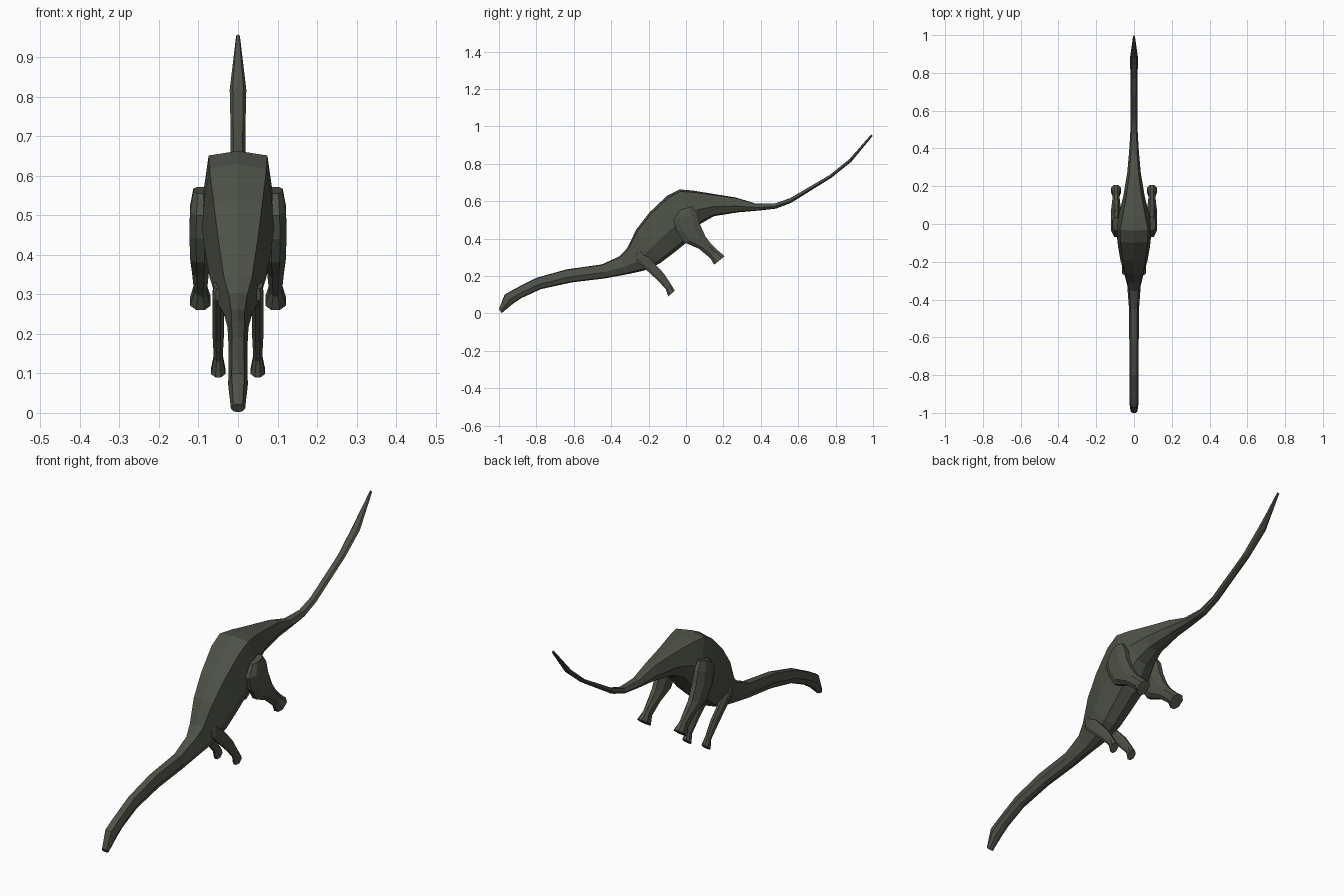
import bpy, bmesh

hide = bpy.data.materials.new("dark olive hide")
hide.diffuse_color = (0.075, 0.083, 0.062, 1)


def loft(name, rings, mirror=False):
    """Skin a chain of equal-sized point rings and cap both ends."""
    bm = bmesh.new()
    loops = [[bm.verts.new(p) for p in ring] for ring in rings]
    n = len(loops[0])
    for a, b in zip(loops, loops[1:]):
        for i in range(n):
            j = (i + 1) % n
            bm.faces.new((a[i], a[j], b[j], b[i]))
    bm.faces.new(loops[0])
    bm.faces.new(loops[-1])
    bmesh.ops.recalc_face_normals(bm, faces=bm.faces)
    mesh = bpy.data.meshes.new(name)
    bm.to_mesh(mesh)
    bm.free()
    mesh.materials.append(hide)
    obj = bpy.data.objects.new(name, mesh)
    bpy.context.collection.objects.link(obj)
    if mirror:
        obj.modifiers.new("other side", 'MIRROR')


def body_ring(yt, zt, yb, zb, w):
    """Eight-sided section; the back is broadest over the hips."""
    def at(t):
        return yt + (yb - yt) * t, zt + (zb - zt) * t
    back = w * (.64 + .17 * max(0, 1 - abs(yt + .03) / .35))
    side = [(back, .05), (w, .58), (w * .6, .93)]
    return ([(0, *at(0))] + [(x, *at(t)) for x, t in side] + [(0, *at(1))]
            + [(-x, *at(t)) for x, t in reversed(side)])


def leg_ring(ya, za, yb, zb, w, x):
    """Chamfered box section between the front and rear edge of a leg."""
    corners = [(-1, .25), (-1, .75), (-.4, 1), (.4, 1),
               (1, .75), (1, .25), (.4, 0), (-.4, 0)]
    return [(x + w * u, ya + (yb - ya) * v, za + (zb - za) * v) for u, v in corners]


# Head, neck, trunk and tail: top y z, bottom y z, half width
spine = [
    (-1.00, .022, -.985, .002, .018),
    (-.970, .100, -.925, .052, .025),
    (-.915, .132, -.880, .082, .024),
    (-.80, .190, -.775, .130, .024),
    (-.64, .235, -.610, .166, .025),
    (-.45, .262, -.435, .187, .027),
    (-.355, .305, -.300, .212, .036),
    (-.315, .348, -.220, .230, .052),
    (-.265, .450, -.140, .267, .072),
    (-.195, .540, -.070, .320, .084),
    (-.10, .630, -.005, .372, .093),
    (-.035, .663, .045, .430, .092),
    (.035, .657, .080, .480, .078),
    (.14, .640, .150, .520, .057),
    (.265, .620, .275, .540, .036),
    (.37, .588, .390, .550, .026),
    (.475, .588, .480, .560, .020),
    (.555, .615, .560, .590, .018),
    (.77, .741, .777, .725, .019),
    (.875, .826, .885, .812, .021),
    (.99, .957, .998, .949, .005),
]
loft("body", [body_ring(*s) for s in spine])

# Hind legs: broad thigh, narrow ankle, flared foot
hind = [
    (-.035, .555, .035, .572, .018),
    (-.068, .500, .060, .535, .026),
    (-.050, .440, .075, .475, .028),
    (-.010, .380, .105, .410, .026),
    (.070, .345, .135, .370, .021),
    (.130, .295, .172, .335, .016),
    (.150, .260, .207, .306, .026),
]
loft("hind_legs", [leg_ring(*s, .095) for s in hind], True)

# Front legs: slim, with small feet
front = [
    (-.270, .315, -.240, .332, .012),
    (-.270, .285, -.215, .318, .014),
    (-.155, .180, -.120, .215, .014),
    (-.108, .130, -.080, .155, .011),
    (-.095, .090, -.060, .122, .018),
]
loft("front_legs", [leg_ring(*s, .05) for s in front], True)
